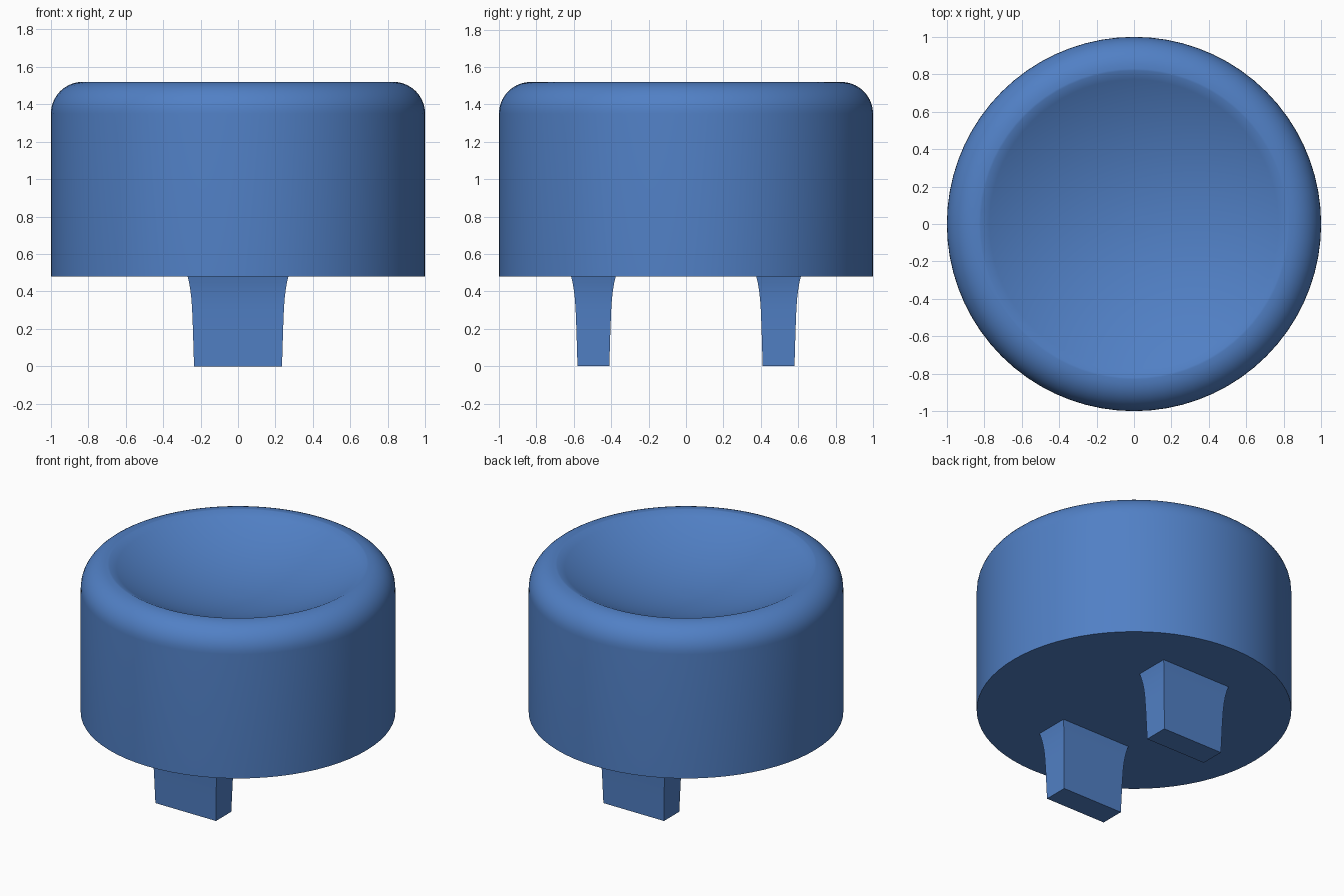
import bpy, bmesh, math

if "Cube" in bpy.data.objects:
    bpy.data.objects.remove(bpy.data.objects["Cube"])

SIDES = 72
blue = bpy.data.materials.new("blue")
blue.diffuse_color = (0.082, 0.216, 0.56, 1)
blue.use_nodes = True
blue.node_tree.nodes["Principled BSDF"].inputs["Base Color"].default_value = blue.diffuse_color


def finish(name, bm):
    bmesh.ops.recalc_face_normals(bm, faces=bm.faces)
    me = bpy.data.meshes.new(name)
    bm.to_mesh(me)
    bm.free()
    me.materials.append(blue)
    ob = bpy.data.objects.new(name, me)
    bpy.context.collection.objects.link(ob)
    bpy.ops.object.select_all(action='DESELECT')
    ob.select_set(True)
    bpy.context.view_layer.objects.active = ob
    bpy.ops.object.shade_smooth_by_angle(angle=math.radians(35))
    return ob


def skin(bm, rings):
    """Bridge successive rings of vertices and cap both ends."""
    for a, b in zip(rings, rings[1:]):
        n = len(a)
        for i in range(n):
            j = (i + 1) % n
            bm.faces.new((a[i], a[j], b[j], b[i]))
    bm.faces.new(rings[0])
    bm.faces.new(rings[-1])


# Round cap: straight wall, rounded shoulder, shallow spherical dish
TOP, BASE, FILLET, RIM, DEPTH = 1.52, 0.48, 0.17, 0.82, 0.21
profile = [(1.0, BASE)]
for k in range(11):
    a = math.radians(9 * k)
    profile.append((1 - FILLET + FILLET * math.cos(a), TOP - FILLET + FILLET * math.sin(a)))
R = (RIM ** 2 + DEPTH ** 2) / (2 * DEPTH)
edge = math.asin(RIM / R)
for k in range(16):
    a = edge * (1 - k / 16)
    profile.append((R * math.sin(a), TOP - DEPTH + R * (1 - math.cos(a))))

bm = bmesh.new()
rings = []
for r, z in profile:
    rings.append([bm.verts.new((r * math.cos(2 * math.pi * i / SIDES),
                                r * math.sin(2 * math.pi * i / SIDES), z))
                  for i in range(SIDES)])
skin(bm, rings)
finish("round_cap", bm)

# Two tapered prongs that flare out where they meet the cap
flare = [(0, 0), (0.2, 0.006), (0.3, 0.01), (0.36, 0.014), (0.41, 0.02), (0.45, 0.027), (BASE, 0.034)]
for name, y in (("front_prong", -0.495), ("back_prong", 0.495)):
    bm = bmesh.new()
    rings = []
    for z, o in flare:
        hx, hy = 0.235 + o, 0.085 + o
        rings.append([bm.verts.new((sx * hx, y + sy * hy, z))
                      for sx, sy in ((-1, -1), (1, -1), (1, 1), (-1, 1))])
    skin(bm, rings)
    finish(name, bm)
